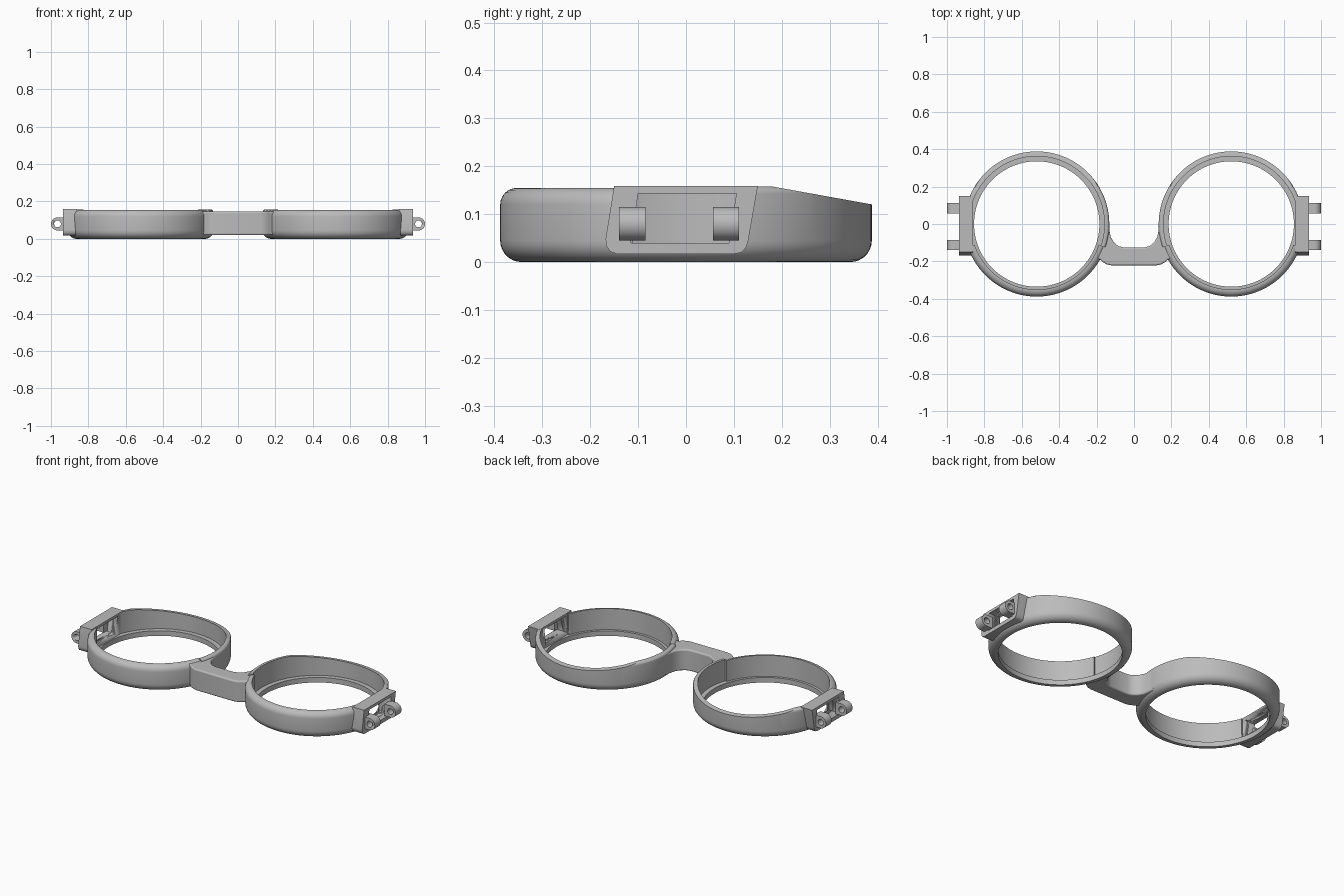
import bpy, bmesh, math
from mathutils import Vector

if "Cube" in bpy.data.objects:
    bpy.data.objects.remove(bpy.data.objects["Cube"])

CX = 0.52          # lens ring centre
STEP_Y = -0.115    # where the thicker front half of the ring begins

grey = bpy.data.materials.new("frame grey")
grey.diffuse_color = (0.5, 0.5, 0.5, 1)
grey.use_nodes = True
grey.node_tree.nodes["Principled BSDF"].inputs["Base Color"].default_value = grey.diffuse_color


def finish(bm, name, angle=35):
    bmesh.ops.recalc_face_normals(bm, faces=bm.faces)
    me = bpy.data.meshes.new(name)
    bm.to_mesh(me)
    bm.free()
    me.materials.append(grey)
    ob = bpy.data.objects.new(name, me)
    bpy.context.collection.objects.link(ob)
    activate(ob)
    bpy.ops.object.shade_smooth_by_angle(angle=math.radians(angle))
    return ob


def activate(ob):
    bpy.ops.object.select_all(action='DESELECT')
    ob.select_set(True)
    bpy.context.view_layer.objects.active = ob


def prism(name, points, vec):
    """Extrude a closed 3D outline along a vector."""
    bm = bmesh.new()
    face = bm.faces.new([bm.verts.new(p) for p in points])
    res = bmesh.ops.extrude_face_region(bm, geom=[face])
    bmesh.ops.translate(bm, vec=Vector(vec),
                        verts=[v for v in res["geom"] if isinstance(v, bmesh.types.BMVert)])
    return finish(bm, name)


def cut(ob, cutter):
    activate(ob)
    m = ob.modifiers.new("cut", 'BOOLEAN')
    m.operation, m.solver, m.object = 'DIFFERENCE', 'EXACT', cutter
    bpy.ops.object.modifier_apply(modifier=m.name)


def mirror(ob):
    activate(ob)
    m = ob.modifiers.new("mirror", 'MIRROR')
    m.use_mirror_merge = False
    bpy.ops.object.modifier_apply(modifier=m.name)


def arc(cx, cy, r, a0, a1, n):
    return [(cx + r * math.cos(math.radians(a0 + (a1 - a0) * i / n)),
             cy + r * math.sin(math.radians(a0 + (a1 - a0) * i / n))) for i in range(n + 1)]


def section(front):
    """Ring cross-section (radius, height)."""
    inner, top, fil = (0.350, 0.155, 0.035) if front else (0.362, 0.158, 0.015)
    pts = [(inner, top), (inner, 0.03), (0.335, 0.03), (0.335, 0.0)]
    pts += arc(0.343, 0.045, 0.045, -90, 0, 7)
    pts += arc(0.388 - fil, top - fil, fil, 0, 90, 6)
    return pts


# Lens ring: swept section, thicker at the front, sloped off at the back
bm = bmesh.new()
step = math.degrees(math.asin(STEP_Y / 0.36))
n_back, n_front = 72, 52
stations = [(step + (180 - 2 * step) * i / n_back, False) for i in range(n_back + 1)]
stations += [(180 - step + (180 + 2 * step) * i / n_front, True) for i in range(n_front + 1)]
loops = []
for ang, front in stations:
    c, s = math.cos(math.radians(ang)), math.sin(math.radians(ang))
    loops.append([bm.verts.new((CX + r * c, r * s, z)) for r, z in section(front)])
for a, b in zip(loops, loops[1:] + loops[:1]):
    k = len(a)
    for i in range(k):
        bm.faces.new((a[i], a[(i + 1) % k], b[(i + 1) % k], b[i]))
bmesh.ops.remove_doubles(bm, verts=bm.verts, dist=1e-5)
res = bmesh.ops.bisect_plane(bm, geom=bm.verts[:] + bm.edges[:] + bm.faces[:],
                             plane_co=(0, 0.18, 0.1578), plane_no=(0, 0.18, 1),
                             clear_outer=True)
rim = [e for e in bm.edges if e.is_boundary]
bmesh.ops.triangle_fill(bm, edges=rim, use_beauty=True, normal=(0, 0.18, 1))
ring = finish(bm, "lens_ring", 30)

# Hinge block: leaning plate with rounded lower corners
outline = [(-0.15, 0.159), (0.15, 0.159), (0.130, 0.045), (0.125, 0.029), (0.115, 0.020),
           (0.10, 0.017), (-0.145, 0.017), (-0.158, 0.022), (-0.166, 0.033), (-0.168, 0.048)]
block = prism("hinge_block", [(0.86, y, z) for y, z in outline], (0.076, 0, 0))

# Window through block and ring wall
window = prism("window_cutter", [(0.8, y, z) for y, z in
               [(-0.1, 0.143), (0.105, 0.143), (0.09, 0.04), (-0.115, 0.04)]], (0.2, 0, 0))
cut(block, window)
cut(ring, window)
bpy.data.objects.remove(window)
mirror(block)
mirror(ring)

# Hinge lugs: rounded knuckles with a pin hole
pin = prism("pin_cutter", [(x, -0.3, z) for x, z in arc(0.965, 0.08, 0.018, 0, 345, 23)],
            (0, 0.6, 0))
for name, y0 in (("front_lug", -0.14), ("back_lug", 0.056)):
    shape = [(0.925, 0.045)] + arc(0.965, 0.08, 0.035, -90, 90, 16) + [(0.925, 0.115)]
    lug = prism(name, [(x, y0, z) for x, z in shape], (0, 0.055, 0))
    cut(lug, pin)
    mirror(lug)
bpy.data.objects.remove(pin)

# Nose bridge: curved saddle between the rings with rounded edges
half = [(0.06, -0.125), (0.085, -0.117), (0.108, -0.098), (0.124, -0.07), (0.131, -0.035),
        (0.133, 0.0), (0.150, 0.0), (0.154, -0.05), (0.166, -0.10), (0.186, -0.15),
        (0.205, -0.185), (0.182, -0.19), (0.165, -0.205), (0.145, -0.216), (0.12, -0.221)]
pts = half + [(-x, y) for x, y in reversed(half)]
bridge = prism("nose_bridge", [(x, y, 0.02) for x, y in pts], (0, 0, 0.127))
activate(bridge)
bev = bridge.modifiers.new("round", 'BEVEL')
bev.width, bev.segments = 0.012, 4
bev.limit_method, bev.angle_limit = 'ANGLE', math.radians(60)
